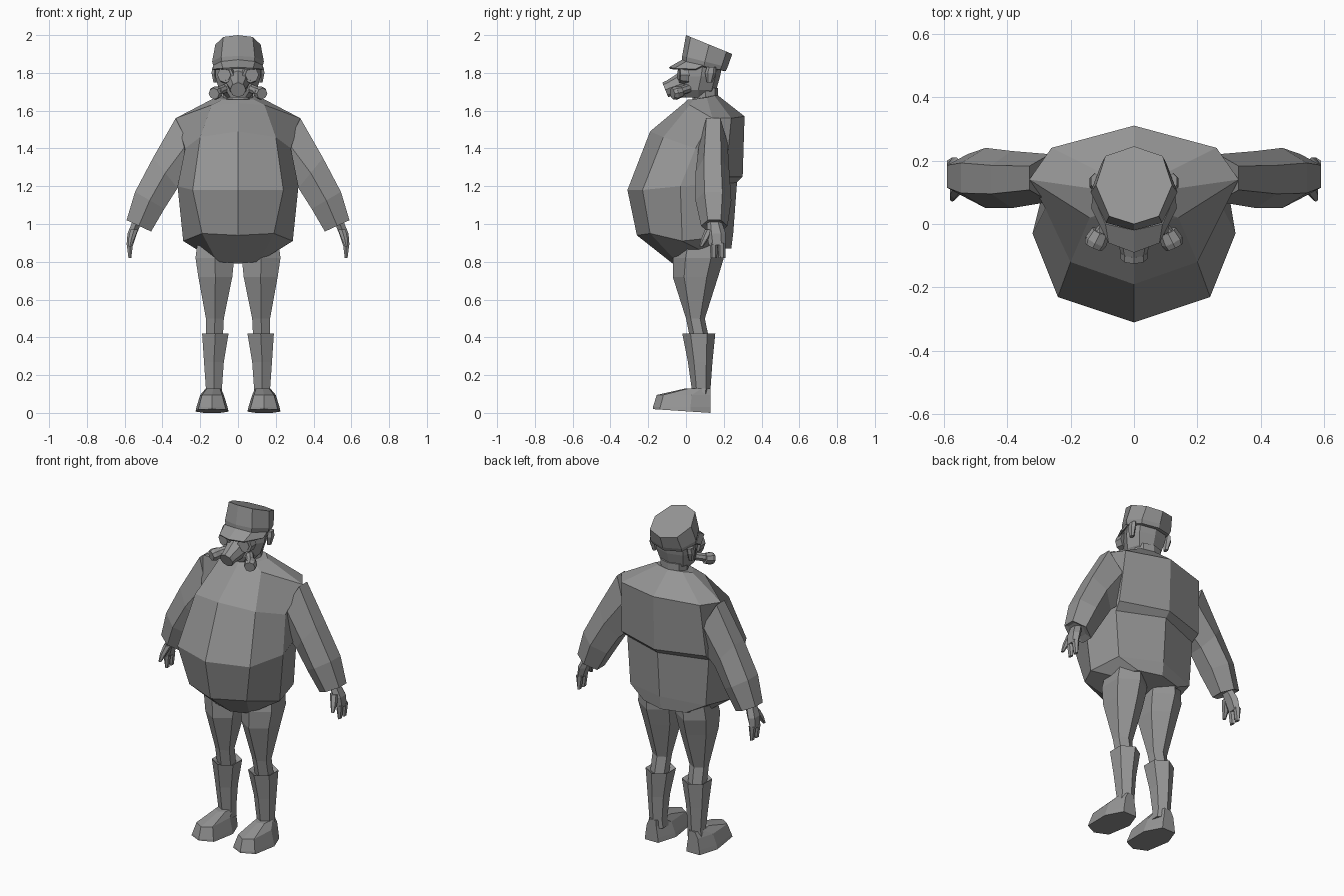
import bpy
import bmesh
from math import pi
from mathutils import Vector

if "Cube" in bpy.data.objects:
    bpy.data.objects.remove(bpy.data.objects["Cube"])

grey = bpy.data.materials.new("plain grey")
grey.use_nodes = True
grey.diffuse_color = (0.3, 0.3, 0.3, 1)
grey.node_tree.nodes["Principled BSDF"].inputs["Base Color"].default_value = (0.3, 0.3, 0.3, 1)

UNIT = 0.01  # all sizes below are in hundredths
HEX = [(0, -1), (1, -.5), (1, .5), (0, 1), (-1, .5), (-1, -.5)]
TOE = [(0, -1), (.85, -.75), (1, .3), (.5, 1), (-.5, 1), (-1, .3), (-.85, -.75)]
OCT = [(0, -1), (.65, -.8), (1, 0), (.75, .75), (0, 1), (-.75, .75), (-1, 0), (-.65, -.8)]


def finish(name, bm):
    """Turn a bmesh into a flat shaded object."""
    bmesh.ops.recalc_face_normals(bm, faces=bm.faces)
    mesh = bpy.data.meshes.new(name)
    bm.to_mesh(mesh)
    bm.free()
    mesh.materials.append(grey)
    obj = bpy.data.objects.new(name, mesh)
    bpy.context.collection.objects.link(obj)
    return obj


def loft(name, rings, side=1, closed=True):
    """Skin a list of point rings, capping both ends when closed."""
    bm = bmesh.new()
    rows = [[bm.verts.new((side * x * UNIT, y * UNIT, z * UNIT)) for x, y, z in r] for r in rings]
    n = len(rows[0])
    for a, b in zip(rows, rows[1:]):
        for i in range(n if closed else n - 1):
            j = (i + 1) % n
            bm.faces.new((a[i], a[j], b[j], b[i]))
    if closed:
        bm.faces.new(rows[0])
        bm.faces.new(rows[-1])
    return finish(name, bm)


def ring(x0, x1, y0, y1, z, tilt_x=0, tilt_y=0, shape=HEX):
    """A cross-section filling the given box, optionally tilted."""
    cx, cy, hx, hy = (x0 + x1) / 2, (y0 + y1) / 2, (x1 - x0) / 2, (y1 - y0) / 2
    return [(cx + u * hx, cy + v * hy, z + u * tilt_x + v * tilt_y) for u, v in shape]


def mirrored(half):
    """Complete a half ring that runs from front centre to back centre."""
    return half + [(-x, y, z) for x, y, z in half[-2:0:-1]]


def tube(name, p, q, r0, r1, side=1, sides=8):
    """A tapered cylinder between two points."""
    p, q = (Vector((side * v[0], v[1], v[2])) * UNIT for v in (p, q))
    bm = bmesh.new()
    bmesh.ops.create_cone(bm, cap_ends=True, segments=sides, radius1=r0 * UNIT,
                          radius2=r1 * UNIT, depth=(q - p).length)
    bmesh.ops.rotate(bm, verts=bm.verts, matrix=(q - p).to_track_quat("Z", "Y").to_matrix())
    bmesh.ops.translate(bm, verts=bm.verts, vec=(p + q) / 2)
    return finish(name, bm)


# Big-bellied jacket, bottom to collar
loft("jacket_body", [mirrored(h) for h in (
    [(0, -7, 79), (11, -5, 80), (21, 8, 86), (14, 20, 87), (0, 24, 87)],
    [(0, -26, 94), (19, -19, 95), (29, -2, 91), (25, 17, 93), (0, 25, 95)],
    [(0, -31, 118), (24, -23, 118), (32, -3, 120), (27, 17, 121), (0, 27, 122)],
    [(0, -19, 149), (20, -12, 146), (28, 5, 140), (28, 21, 125), (0, 30, 125)],
    [(0, -1, 164), (14, 2, 163), (33, 14, 156), (26, 24, 156), (0, 31, 157)],
    [(0, 1, 166), (8, 4, 166), (12, 11, 167), (8, 15, 168), (0, 17, 168)],
)])

# Neck and head
loft("neck", [ring(-8, 8, 3, 17, 160, shape=OCT), ring(-8, 8, 4, 17, 172, shape=OCT)])
loft("head", [ring(-6, 6, -2, 15, 167, shape=OCT), ring(-10, 10, -3, 16, 171, shape=OCT),
              ring(-12, 12, -2, 18, 178, shape=OCT), ring(-12, 12, -1, 19, 185, tilt_y=-2, shape=OCT)])

# Cap with a tall front and a sloping top
loft("cap", [ring(-12, 12, -1, 20, 183, tilt_y=-2, shape=OCT),
             ring(-13, 13, -2, 21, 183.5, tilt_y=-2.5, shape=OCT),
             ring(-13.7, 13.7, -2, 22, 186, tilt_y=-3, shape=OCT),
             ring(-12, 12, 0, 24.5, 195, tilt_y=-5, shape=OCT)])
visor_edges = ([(13, 9, 184), (9, 0, 186), (0, -2, 187)], [(13.5, 5, 182), (8, -6, 182.5), (0, -9, 183)])
visor = loft("cap_visor", [e + [(-x, y, z) for x, y, z in e[1::-1]] for e in visor_edges], closed=False)
visor.modifiers.new("thickness", "SOLIDIFY").thickness = UNIT

# Breathing mask snout with end ring
tube("mask_snout", (0, 0, 175), (0, -10, 171.5), 6.5, 4)
tube("mask_snout_rim", (0, -9, 171.8), (0, -11, 171), 4.3, 4.2)

for side, tag in ((1, "left"), (-1, "right")):
    # Goggle, side filter and ear
    tube(tag + "_goggle", (6, 1, 179), (6.7, -3.5, 179), 5, 4.3, side)
    tube(tag + "_lens", (6, 0, 179), (6.8, -4, 179), 3.3, 3, side)
    tube(tag + "_filter_stem", (6, 2, 172), (11, -4, 170), 2.4, 2.4, side)
    tube(tag + "_filter", (10.5, -2.5, 170), (12, -5.5, 169.3), 3, 3.6, side)
    tube(tag + "_filter_rim", (12, -5.5, 169.3), (12.8, -7.2, 169), 3.6, 3, side)
    loft(tag + "_ear", [ring(11, 13, 11, 14, 175), ring(11, 14, 10, 16, 180), ring(11, 13.5, 11, 16, 183)], side)

    # Sleeve, with a slightly recessed cuff
    loft(tag + "_sleeve", [
        ring(20, 33, 7, 22, 143, 13), ring(32, 45, 5, 23, 127, 8), ring(39, 54.5, 5, 24, 112.5, 4.5),
        ring(46, 59, 8, 22, 99, 3), ring(49, 57, 10, 20, 100, 2)], side)

    # Hand: palm, two finger groups and a thumb
    loft(tag + "_palm", [ring(51, 56, 11, 19, 101), ring(53.5, 58.5, 11, 21, 95), ring(55.5, 59, 12, 21, 89)], side)
    for part, y in (("front", 12.5), ("back", 16.8)):
        loft(tag + "_" + part + "_fingers", [ring(55.5, 59, y, y + 4.2, 90), ring(56.5, 58, y + .5, y + 4, 82)], side)
    loft(tag + "_thumb", [ring(53, 57, 10, 15, 97), ring(55, 58, 8, 12, 92), ring(56.5, 58, 7, 9, 88)], side)

    # Trouser leg
    loft(tag + "_trouser_leg", [
        ring(3, 21, -4, 20, 94), ring(2, 22.5, -7, 20, 82), ring(3, 21, -7, 17, 72),
        ring(7.5, 17, 0, 10, 50), ring(8, 17, 2, 12, 40)], side)

    # Boot shaft and shoe
    loft(tag + "_boot_shaft", [
        ring(8, 16, 2, 12, 40), ring(5, 19, -2, 15.5, 42), ring(7.5, 18, 1, 14, 27),
        ring(8.5, 17, 3, 13, 13), ring(8, 18, 2, 13, 8)], side)
    loft(tag + "_shoe", [
        ring(5, 22.5, -17.5, 13, 1, tilt_y=-1, shape=TOE), ring(5.5, 22, -17.5, 13, 3, shape=TOE),
        ring(7.5, 20, -15.5, 13, 9.5, shape=TOE), ring(9, 17, 0, 13, 13, shape=TOE)], side)
